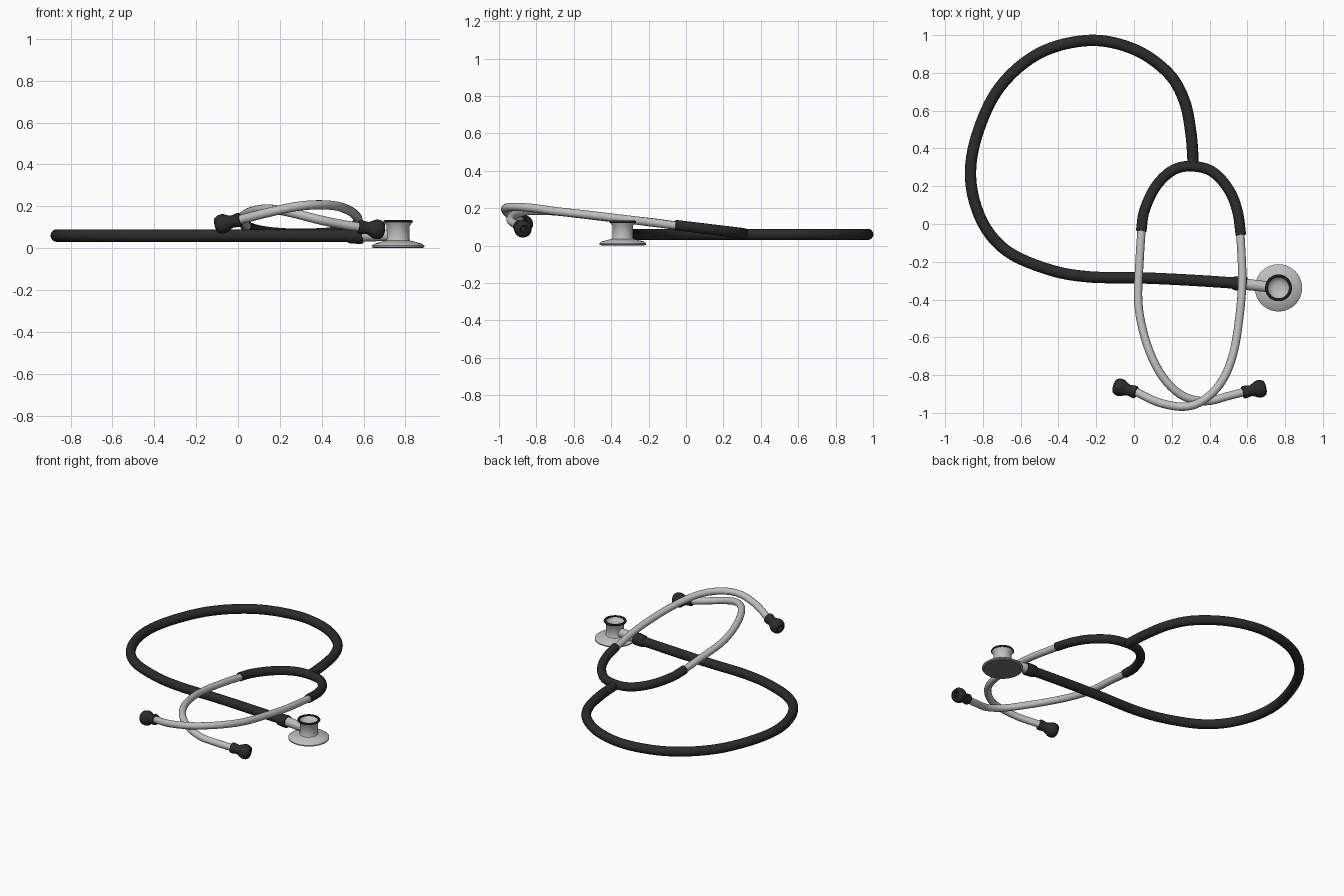
import bpy, math
from mathutils import Vector

if "Cube" in bpy.data.objects:
    bpy.data.objects.remove(bpy.data.objects["Cube"])


def material(name, v):
    m = bpy.data.materials.new(name)
    m.diffuse_color = (v, v, v, 1)
    m.use_nodes = True
    m.node_tree.nodes["Principled BSDF"].inputs["Base Color"].default_value = m.diffuse_color
    return m


BLACK = material("black rubber", 0.024)
METAL = material("brushed metal", 0.52)
GREY = material("grey diaphragm", 0.18)


def add(name, mesh, mat, angle=40):
    mesh.materials.clear()
    mesh.materials.append(mat)
    ob = bpy.data.objects.new(name, mesh)
    bpy.context.collection.objects.link(ob)
    bpy.ops.object.select_all(action='DESELECT')
    ob.select_set(True)
    bpy.context.view_layer.objects.active = ob
    bpy.ops.object.shade_smooth_by_angle(angle=math.radians(angle))
    return ob


def spline(pts, n=8):
    """Smooth path through the points."""
    p = [Vector(q) for q in pts]
    p = [2 * p[0] - p[1]] + p + [2 * p[-1] - p[-2]]
    out = []
    for i in range(1, len(p) - 2):
        a, b, c, d = p[i - 1:i + 3]
        for k in range(n):
            t = k / n
            out.append(0.5 * (2 * b + (c - a) * t + (2 * a - 5 * b + 4 * c - d) * t * t
                              + (3 * b - a - 3 * c + d) * t ** 3))
    return out + [p[-2]]


def tube(name, pts, radius, mat):
    path = spline(pts)
    cu = bpy.data.curves.new(name + "_path", 'CURVE')
    cu.dimensions = '3D'
    cu.bevel_depth = radius
    cu.bevel_resolution = 6
    cu.use_fill_caps = True
    s = cu.splines.new('POLY')
    s.points.add(len(path) - 1)
    for pt, co in zip(s.points, path):
        pt.co = (*co, 1)
    tmp = bpy.data.objects.new(name + "_path", cu)
    bpy.context.collection.objects.link(tmp)
    bpy.context.view_layer.update()
    dg = bpy.context.evaluated_depsgraph_get()
    mesh = bpy.data.meshes.new_from_object(tmp.evaluated_get(dg))
    bpy.data.objects.remove(tmp)
    return add(name, mesh, mat)


def lathe(name, profile, mat, origin, axis=(0, 0, 1), n=40):
    """Turn (radius, distance) pairs about an axis."""
    q = Vector(axis).to_track_quat('Z', 'Y')
    o = Vector(origin)
    verts, rows, faces = [], [], []
    for r, d in profile:
        cnt = 1 if r == 0 else n
        rows.append([len(verts) + i for i in range(cnt)])
        for i in range(cnt):
            a = 2 * math.pi * i / n
            verts.append(o + q @ Vector((r * math.cos(a), r * math.sin(a), d)))
    for lo, hi in zip(rows, rows[1:]):
        for i in range(n):
            j = (i + 1) % n
            f = [lo[i % len(lo)], lo[j % len(lo)], hi[j % len(hi)], hi[i % len(hi)]]
            faces.append(list(dict.fromkeys(f)))
    mesh = bpy.data.meshes.new(name)
    mesh.from_pydata(verts, [], faces)
    return add(name, mesh, mat)


# Long rubber tube lying flat
main = [(.314, .31), (.302, .475), (.267, .65), (.18, .80), (0, .925), (-.235, .972),
        (-.50, .905), (-.71, .725), (-.83, .475), (-.865, .24), (-.805, .015),
        (-.67, -.145), (-.445, -.243), (-.235, -.28), (.03, -.285), (.293, -.297), (.54, -.313)]
tube("main_tube", [(x, y, .06) for x, y in main], .03, BLACK)

# Rubber yoke joining both ear tubes
yoke = [(.038, -.037), (.055, .07), (.113, .195), (.198, .28), (.293, .306),
        (.41, .28), (.5, .185), (.547, .07), (.566, -.058)]
tube("yoke", [(x, y, .066 + .12 * (.306 - y)) for x, y in yoke], .028, BLACK)

# Crossing metal ear tubes
tube("left_ear_tube", [(.042, 0, .10), (.03, -.185, .125), (.022, -.396, .148), (.045, -.555, .167),
                       (.098, -.713, .184), (.172, -.835, .185), (.267, -.914, .167),
                       (.383, -.938, .137), (.505, -.909, .112), (.61, -.882, .096)], .022, METAL)
tube("right_ear_tube", [(.562, -.03, .104), (.573, -.29, .137), (.557, -.5, .162), (.525, -.687, .183),
                        (.467, -.83, .202), (.372, -.93, .207), (.267, -.967, .197),
                        (.135, -.946, .168), (.018, -.893, .138), (-.01, -.883, .130)], .022, METAL)

# Flared rubber ear tips with a bore
tip = [(0, 0), (.030, 0), (.034, .006), (.033, .018), (.029, .045), (.036, .062), (.044, .076),
       (.047, .092), (.045, .108), (.036, .122), (.024, .126), (.017, .122), (.015, .105), (0, .105)]
lathe("left_ear_tip", tip, BLACK, (.012, -.892, .137), (-.115, .036, -.028), 28)
lathe("right_ear_tip", tip, BLACK, (.575, -.892, .102), (.118, .026, -.016), 28)

# Collar and stem to the chest piece
axis = Vector((.763 - .53, -.338 + .312, 0))
lathe("tube_collar", [(0, 0), (.031, 0), (.037, .012), (.04, .06), (.038, .075), (0, .075)],
      BLACK, (.522, -.312, .06), axis, 28)
lathe("chest_stem", [(0, 0), (.03, 0), (.028, .15), (0, .15)], METAL, (.58, -.318, .062), axis, 28)

# Chest piece: flared head, bell rim and diaphragm
C = (.765, -.338, 0)
lathe("chest_head", [(0, .002), (.118, .002), (.125, .005), (.125, .012), (.112, .022), (.075, .032),
                     (.058, .036), (.055, .042), (.055, .105), (.064, .118), (.066, .126),
                     (.056, .128), (.05, .117), (.03, .108), (0, .105)], METAL, C, n=56)
lathe("bell_rim", [(.055, .122), (.068, .122), (.071, .127), (.068, .133), (.060, .134),
                   (.055, .130), (.055, .122)], BLACK, C, n=56)
lathe("diaphragm", [(0, 0), (.114, 0), (.116, .003), (0, .003)], GREY, C, n=56)
